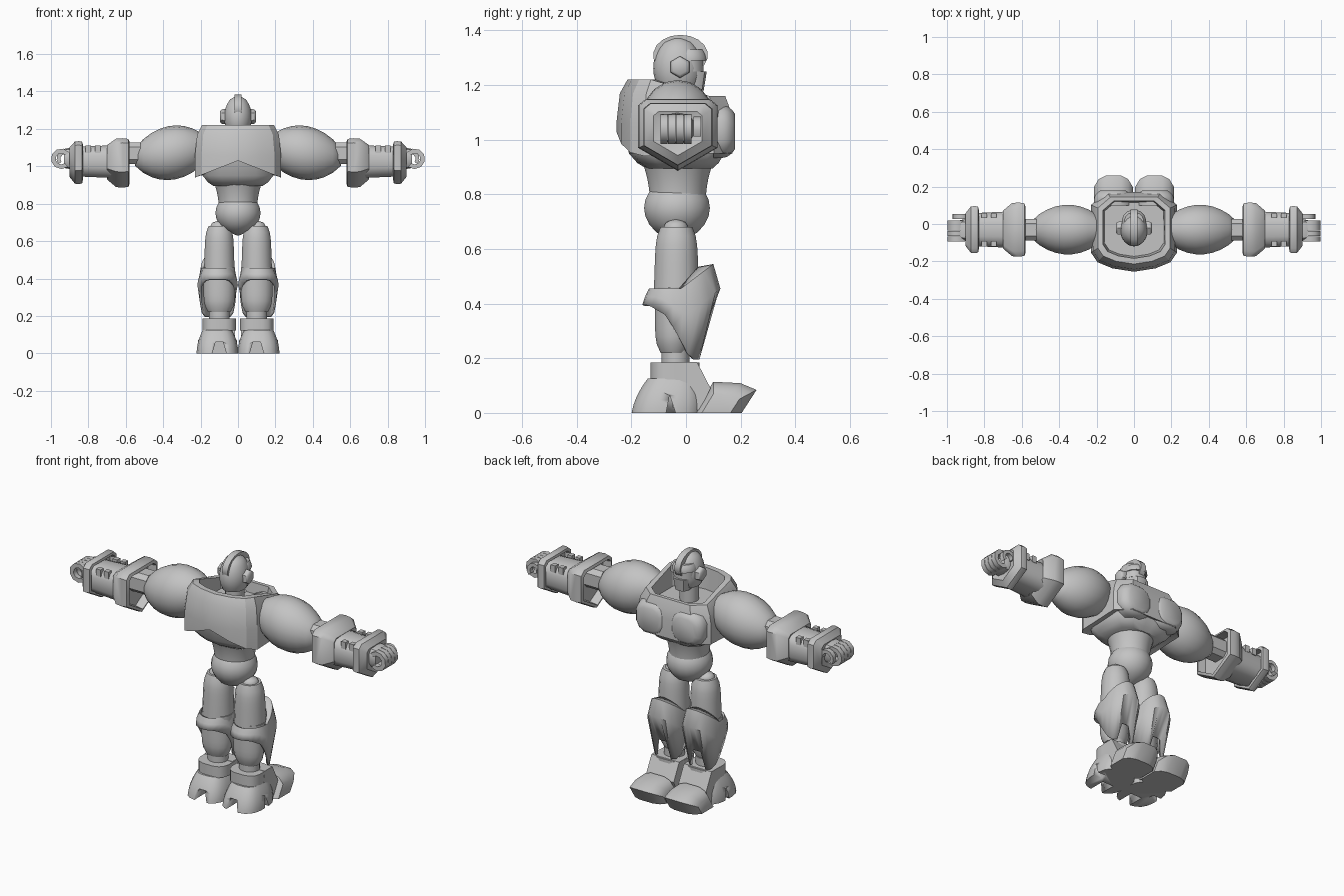
import bpy, bmesh, math
from math import sin, cos, pi, radians

cube = bpy.data.objects.get("Cube")
if cube:
    bpy.data.objects.remove(cube, do_unlink=True)

shade = (.55, .55, .55, 1)
grey = bpy.data.materials.new("plain grey")
grey.use_nodes = True
grey.diffuse_color = shade
grey.node_tree.nodes["Principled BSDF"].inputs["Base Color"].default_value = shade


def select(ob):
    bpy.ops.object.select_all(action='DESELECT')
    ob.select_set(True)
    bpy.context.view_layer.objects.active = ob


def loft(name, rings, pair=False, caps=True, wall=0, angle=40):
    """Skin a stack of equal-length rings; pair mirrors it to the other side."""
    bm = bmesh.new()
    rows = [[bm.verts.new(point) for point in ring] for ring in rings]
    count = len(rows[0])
    for below, above in zip(rows, rows[1:]):
        for i in range(count):
            j = (i + 1) % count
            bm.faces.new((below[i], below[j], above[j], above[i]))
    if caps:
        bm.faces.new(rows[0])
        bm.faces.new(rows[-1])
    bmesh.ops.recalc_face_normals(bm, faces=bm.faces)
    mesh = bpy.data.meshes.new(name)
    bm.to_mesh(mesh)
    bm.free()
    mesh.materials.append(grey)
    ob = bpy.data.objects.new(name, mesh)
    bpy.context.collection.objects.link(ob)
    select(ob)
    bpy.ops.object.shade_smooth_by_angle(angle=radians(angle))
    if wall:
        solidify = ob.modifiers.new("wall", 'SOLIDIFY')
        solidify.thickness = wall
        solidify.offset = -1
    if pair:
        ob.modifiers.new("other side", 'MIRROR')
    return ob


def place(axis, along, a, b):
    return {'x': (along, a, b), 'y': (a, along, b), 'z': (a, b, along)}[axis]


def straight(t):
    return 1


def sweep(name, axis, start, end, centre, radii, profile=straight, lean=(0, 0),
          sides=16, square=1, pair=False, angle=40):
    """Sweep an ellipse along an axis, scaled by profile; square below 1 is boxier."""
    steps = 1 if profile is straight else 8
    rings = []
    for step in range(steps + 1):
        t = step / steps
        size = max(.05, profile(t))
        ring = []
        for i in range(sides):
            turn = 2 * pi * (i + .5) / sides
            c, s = (math.copysign(abs(v) ** square, v) for v in (cos(turn), sin(turn)))
            ring.append(place(axis, start + t * (end - start),
                              centre[0] + lean[0] * t + radii[0] * size * c,
                              centre[1] + lean[1] * t + radii[1] * size * s))
        rings.append(ring)
    return loft(name, rings, pair=pair, angle=angle)


def prism(name, axis, outline, start, end, pair=False):
    return loft(name, [[place(axis, along, a, b) for a, b in outline]
                       for along in (start, end)], pair)


# Chest shell with pointed back and sunken collar
def chest_ring(size, height):
    half = [(0, -1), (.5, -.93), (.85, -.8), (1, -.6), (1, .4), (.65, .67), (.15, .67)]
    full = half + [(-u, v) for u, v in reversed(half[1:])]
    return [(.23 * size * u, .255 * size * v, height(u, v)) for u, v in full]


def level(z):
    return lambda u, v: z


def hem(u, v):
    return .94 + .09 * (1 - abs(u)) if v < 0 else .95


def inner_hem(u, v):
    return hem(u, v) + .02


def collar(u, v):
    return 1.16 if v > 0 else 1.22


def shoulder(u, v):
    return collar(u, v) - .05


loft("chest_shell", [chest_ring(size, height) for size, height in (
    (.75, inner_hem), (1, hem), (1, level(1.06)), (.95, shoulder),
    (.84, collar), (.72, collar), (.68, level(1.1)))], angle=28)
sweep("chest_pad", 'y', .1, .18, centre=(.112, 1.03), radii=(.105, .1),
      profile=lambda t: 1 - .35 * t ** 4, sides=12, square=.75, pair=True)

# Lower torso, waist and pelvis
loft("lower_torso", [chest_ring(size, level(z)) for size, z in (
    (.88, 1.05), (.82, .95), (.7, .915), (.57, .895))])
sweep("waist", 'z', .77, .94, centre=(0, -.03), radii=(.14, .14),
      profile=lambda t: .74 + .26 * t * t, sides=20)
sweep("pelvis", 'z', .63, .87, centre=(0, -.033), radii=(.122, .122),
      profile=lambda t: sin(pi * t) ** .5, sides=20, angle=60)

# Head
sweep("neck", 'z', 1.08, 1.22, centre=(0, -.03), radii=(.05, .05))
sweep("helmet", 'z', 1.19, 1.38, centre=(0, -.03), radii=(.075, .09),
      profile=lambda t: sin(pi * (.2 + .8 * t)) ** .45, sides=18, angle=60)
sweep("crest", 'x', -.018, .018, centre=(-.02, 1.31), radii=(.1, .074), sides=18)
sweep("brow", 'z', 1.29, 1.33, centre=(0, .01), radii=(.066, .067),
      profile=lambda t: 1 - .2 * t * t)
sweep("visor", 'z', 1.25, 1.29, centre=(0, .01), radii=(.06, .055))
sweep("mouth_guard", 'z', 1.18, 1.25, centre=(0, .02), radii=(.047, .056),
      profile=lambda t: .8 + .2 * t, sides=10, square=.7)
sweep("ear_disc", 'x', .06, .096, centre=(-.022, 1.266), radii=(.04, .04),
      profile=lambda t: 1 - .3 * t ** 6, sides=6, pair=True)

# Upper arm, elbow and forearm
sweep("upper_arm", 'x', .2, .55, centre=(-.03, 1.09), radii=(.135, .145), lean=(0, -.04),
      profile=lambda t: sin(pi * (.15 + .8 * t)) ** .6, sides=18, pair=True, angle=60)
sweep("elbow", 'x', .52, .66, centre=(-.03, 1.07), radii=(.06, .06),
      sides=8, square=.6, pair=True)
sweep("forearm", 'x', .66, .86, centre=(-.03, 1.025), radii=(.1, .09),
      profile=lambda t: 1 - .1 * t, sides=12, square=.7, pair=True)


def cuff(name, start, length, size):
    outline = [(-1, .8), (-.8, 1), (.8, 1), (1, .8), (1, -.5), (0, -1.2), (-1, -.5)]
    stations = [(.4, .8), (0, .85), (.05, .97), (.3, 1), (.6, .98), (1, .7), (.9, .55)]
    loft(name, [[(start + t * length, -.03 + .145 * size * s * y, 1.03 + .12 * size * s * z)
                 for y, z in outline] for t, s in stations], pair=True)


cuff("forearm_cuff", start=.58, length=.12, size=1)
cuff("wrist_cuff", start=.83, length=.07, size=.87)
for number, x in enumerate((.75, .8)):
    for side, y in (("front", .045), ("back", -.105)):
        sweep(f"forearm_ridge_{side}_{number}", 'z', 1.07, 1.11, centre=(x, y),
              radii=(.02, .02), sides=4, pair=True)

# Hand with curled fingers
sweep("palm", 'x', .86, .93, centre=(-.032, 1.042), radii=(.06, .056),
      profile=lambda t: .9 + .1 * sin(pi * t), sides=10, square=.6, pair=True)


def curl(name, y, start, end, radius, centre_x):
    turns = [radians(start + (end - start) * i / 7) for i in range(8)]
    path = [(radius, turn) for turn in turns] + [(.55 * radius, turn) for turn in turns[::-1]]
    outline = [(centre_x + r * cos(turn), 1.04 + r * sin(turn)) for r, turn in path]
    prism(name, 'y', outline, y, y + .027, pair=True)


for finger in range(4):
    curl(f"finger_{finger + 1}", -.094 + .029 * finger, start=140, end=-130,
         radius=.055, centre_x=.945)
curl("thumb", .027, start=190, end=-40, radius=.045, centre_x=.925)

# Thigh and shin
sweep("hip_joint", 'z', .62, .71, centre=(.1, -.037), radii=(.05, .047),
      profile=lambda t: (1 - t ** 6) ** .5, pair=True, angle=60)
sweep("thigh", 'z', .42, .68, centre=(.1, -.035), radii=(.084, .085),
      profile=lambda t: 1 - .1 * t - .2 * t ** 8, pair=True)
sweep("shin", 'z', .22, .46, centre=(.1, -.045), radii=(.086, .07),
      profile=lambda t: 1 - .3 * (1 - t) ** 8, pair=True)


# Shin guard: a back band that drops into two prongs at the front
def ramp(s, low, high):
    return min(1, max(0, (s - low) / (high - low)))


def guard_top(s):
    return .455 + .09 * ramp(s, 0, 1)


def guard_rim(s):
    return guard_top(s) - .01


def guard_middle(s):
    return .425 - .07 * ramp(s, -.6, .1) + .1 * ramp(s, .1, 1)


def guard_hem(s):
    prong = .16 * ramp(s, -.2, .6) - .1 * ramp(s, .88, .95)
    return .395 - .04 * ramp(s, -.8, -.2) - prong


def guard_ring(width, depth, centre_y, height):
    turns = [2 * pi * i / 24 for i in range(24)]
    return [(.109 + width * cos(turn), centre_y + depth * sin(turn), height(sin(turn)))
            for turn in turns]


loft("shin_guard", [
    guard_ring(.08, .08, -.035, guard_rim), guard_ring(.09, .118, -.018, guard_top),
    guard_ring(.108, .138, -.012, guard_middle), guard_ring(.097, .112, -.048, guard_hem)],
    pair=True, caps=False, wall=.012)

# Ankle
sweep("ankle_joint", 'z', .17, .23, centre=(.1, -.038), radii=(.055, .052), pair=True)
sweep("ankle_band", 'z', .122, .185, centre=(.1, -.04), radii=(.09, .091),
      square=.65, pair=True)
prism("instep", 'x', [(-.05, .02), (-.03, .187), (.04, .187), (.09, .09), (.05, .01)],
      .015, .19, pair=True)

# Heel with cut claws
heel = sweep("heel", 'z', 0, .125, centre=(.11, -.07), radii=(.112, .13), lean=(0, .02),
             profile=lambda t: 1 - .3 * t * t, sides=20, square=.7)
cutters = [
    prism("back_notch", 'y', [(.06, -.01), (.14, -.01), (.12, .06), (.08, .06)], -.3, -.1),
    prism("outer_notch", 'x', [(-.075, -.01), (-.035, -.01), (-.06, .065)], .165, .3)]
for cutter in cutters:
    notch = heel.modifiers.new("notch", 'BOOLEAN')
    notch.operation = 'DIFFERENCE'
    notch.object = cutter
    select(heel)
    bpy.ops.object.modifier_apply(modifier=notch.name)
    bpy.data.objects.remove(cutter, do_unlink=True)
heel.modifiers.new("other side", 'MIRROR')

# Toe cap, shrinking towards its sides
toe = [(.03, 0), (.1, .115), (.2, .11), (.26, .085), (.205, 0)]
spread = [(u, 1 - .4 * u ** 4) for u in (-1, -.75, -.4, .4, .75, 1)]
loft("toe_cap", [[(.11 + .105 * u, .1 + (y - .1) * size, z * size) for y, z in toe]
                 for u, size in spread], pair=True)
